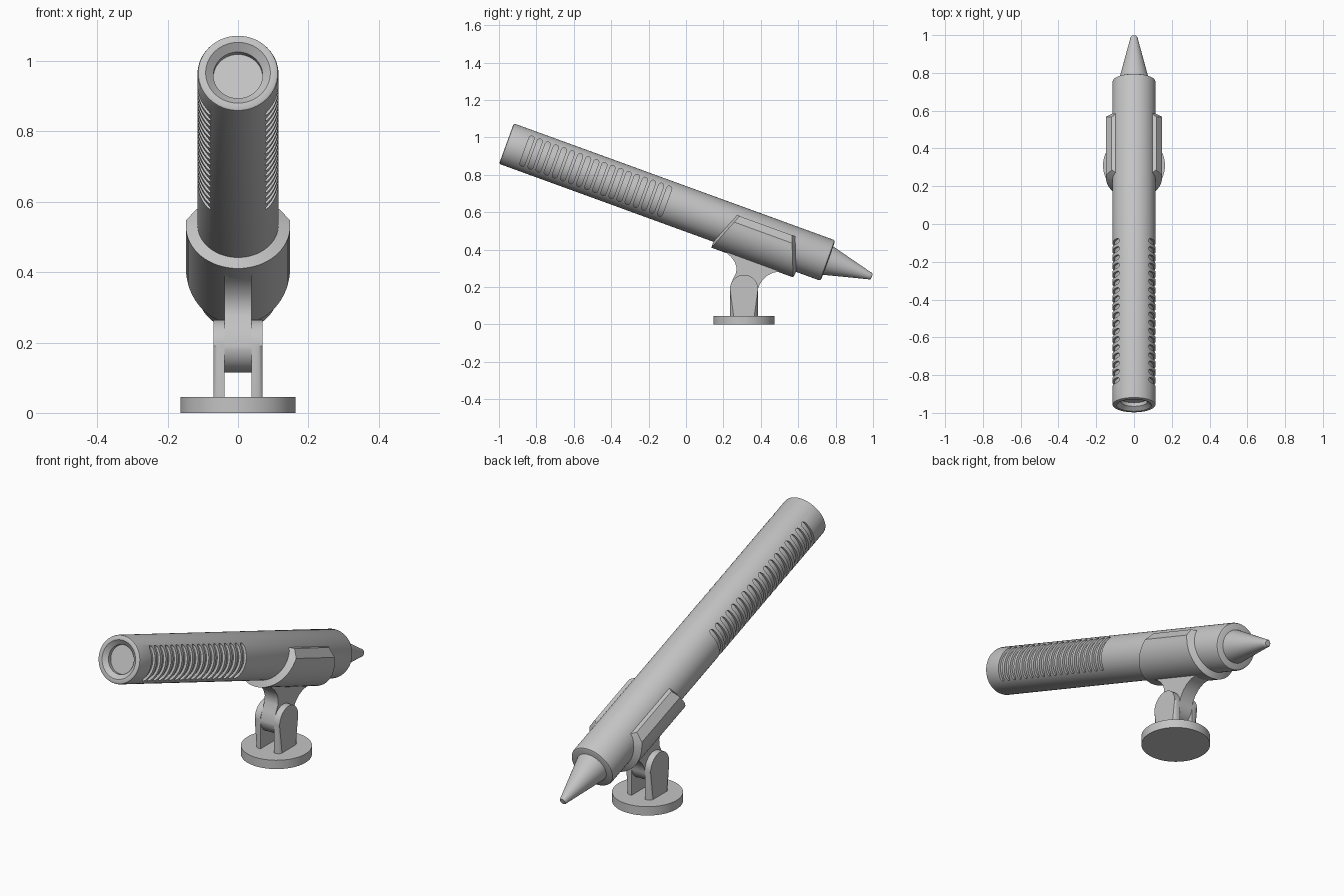
import bpy, bmesh, math
from mathutils import Vector

if "Cube" in bpy.data.objects:
    bpy.data.objects.remove(bpy.data.objects["Cube"], do_unlink=True)

# One grey material for everything
grey = bpy.data.materials.new("plain_grey")
grey.use_nodes = True
colour = (0.55, 0.55, 0.55, 1)
grey.diffuse_color = colour
grey.node_tree.nodes["Principled BSDF"].inputs["Base Color"].default_value = colour

TILT = math.radians(20)
NOSE = Vector((0, -0.96, 0.967))


def make(name, bm):
    bmesh.ops.remove_doubles(bm, verts=bm.verts, dist=1e-5)
    bmesh.ops.recalc_face_normals(bm, faces=bm.faces)
    mesh = bpy.data.meshes.new(name)
    bm.to_mesh(mesh)
    bm.free()
    mesh.materials.append(grey)
    ob = bpy.data.objects.new(name, mesh)
    bpy.context.collection.objects.link(ob)
    return ob


def activate(ob):
    bpy.ops.object.select_all(action='DESELECT')
    ob.select_set(True)
    bpy.context.view_layer.objects.active = ob


def finish(ob, tilted=False):
    if tilted:
        ob.location = NOSE
        ob.rotation_euler = (-TILT, 0, 0)
    activate(ob)
    bpy.ops.object.shade_smooth_by_angle(angle=math.radians(32))


def revolve(name, profile, axis='Y', steps=64):
    """Turn (radius, distance) points around the axis."""
    bm = bmesh.new()
    if axis == 'Y':
        vs = [bm.verts.new((r, d, 0)) for r, d in profile]
    else:
        vs = [bm.verts.new((r, 0, d)) for r, d in profile]
    es = [bm.edges.new(p) for p in zip(vs, vs[1:])]
    bmesh.ops.spin(bm, geom=vs + es, cent=(0, 0, 0), steps=steps, angle=math.tau,
                   axis=(0, 1, 0) if axis == 'Y' else (0, 0, 1))
    return make(name, bm)


def prism(bm, outline, x0, x1):
    """Extrude a side outline of (y, z) points between two x values."""
    a = [bm.verts.new((x0, y, z)) for y, z in outline]
    b = [bm.verts.new((x1, y, z)) for y, z in outline]
    bm.faces.new(a)
    bm.faces.new(b[::-1])
    for i in range(len(a)):
        j = (i + 1) % len(a)
        bm.faces.new((a[i], b[i], b[j], a[j]))


def arc(cy, cz, r, start, end, n):
    return [(cy + r * math.cos(t), cz + r * math.sin(t))
            for t in (math.radians(start + (end - start) * i / n) for i in range(n + 1))]


# Tube body with a recessed front mouth and softened rims
body = revolve("body_tube", [(0, 0.04), (0.07, 0.04), (0.07, 0.02), (0.092, 0),
                             (0.108, 0), (0.113, 0.003), (0.115, 0.01),
                             (0.115, 1.818), (0.112, 1.826), (0.104, 1.83), (0, 1.83)])

# Rows of round-ended slots cut into both sides
bm = bmesh.new()
SLOTS, FIRST, LAST, HALF = 18, 0.117, 0.9, 0.014
for i in range(SLOTS):
    s = FIRST + (LAST - FIRST) * i / (SLOTS - 1)
    outline = arc(s, 0.071, HALF, 0, 180, 8) + arc(s, -0.071, HALF, 180, 360, 8)
    for side in (-1, 1):
        prism(bm, outline, side * 0.04, side * 0.15)
cutter = make("slot_cutter", bm)
cutter.hide_render = True
cut = body.modifiers.new("slots", 'BOOLEAN')
cut.operation = 'DIFFERENCE'
cut.solver = 'EXACT'
cut.object = cutter
activate(body)
bpy.ops.object.modifier_apply(modifier=cut.name)
bpy.data.objects.remove(cutter, do_unlink=True)
finish(body, True)

# Inner core forms the slot floors
finish(revolve("slot_floor_core", [(0, 0.06), (0.103, 0.06), (0.103, 0.96), (0, 0.96)]), True)

# Tapered tail
finish(revolve("tail_cone", [(0, 1.82), (0.081, 1.82), (0.08, 1.832), (0.021, 2.062),
                             (0.019, 2.073), (0.014, 2.079), (0, 2.079)]), True)

# Open clip cradling the tube, with slanted ends
bm = bmesh.new()
right = [((0.097, 0.062), (0.118, 0.062)), ((0.112, 0.02), (0.148, 0.022))]
lower = list(zip(arc(0, 0, 0.112, 0, -180, 32), arc(0, 0, 0.148, 0, -180, 32)))
left = [((-a[0], a[1]), (-b[0], b[1])) for a, b in reversed(right)]
rings = []
for inner, outer in right + lower + left:
    ring = []
    for (x, n), back, taper in ((inner, 0, 0), (inner, 1, 0), (outer, 1, 0.02), (outer, 0, 0.015)):
        rise = 0.4 * (n + 0.148)
        s = 1.705 - rise - taper if back else 1.205 + rise + taper
        ring.append(bm.verts.new((x, s, n)))
    rings.append(ring)
for p, q in zip(rings, rings[1:]):
    for i in range(4):
        j = (i + 1) % 4
        bm.faces.new((p[i], p[j], q[j], q[i]))
bm.faces.new(rings[0])
bm.faces.new(rings[-1])
finish(make("clip", bm), True)

# Flared neck ending in a round knuckle
PY, PZ, PR = 0.31, 0.19, 0.075
bm = bmesh.new()
neck = [(0.51, 0.30), (0.51, 0.283), (0.47, 0.278), (0.435, 0.262), (0.41, 0.238), (0.393, 0.212)]
neck += arc(PY, PZ, PR, 0, -180, 20)
neck += [(0.25, 0.24), (0.268, 0.275), (0.27, 0.305), (0.26, 0.335), (0.24, 0.362),
         (0.215, 0.384), (0.185, 0.40), (0.185, 0.422)]
prism(bm, neck, -0.038, 0.038)
finish(make("neck", bm))

# Two bracket arms with rounded outer edges
for name, side in (("left_bracket_arm", 1), ("right_bracket_arm", -1)):
    bm = bmesh.new()
    outline = arc(PY, PZ, PR, 0, 180, 20) + [(PY - PR, 0.03), (PY + PR, 0.03)]
    prism(bm, outline, side * 0.038, side * 0.07)
    rim = [e for e in bm.edges
           if all(abs(v.co.x) > 0.06 for v in e.verts) and any(v.co.z > 0.1 for v in e.verts)]
    bmesh.ops.bevel(bm, geom=rim, offset=0.022, segments=4, profile=0.5, affect='EDGES')
    finish(make(name, bm))

# Round foot
foot = revolve("base_disc", [(0, 0), (0.164, 0), (0.164, 0.045), (0, 0.045)], axis='Z')
foot.location.y = PY
finish(foot)
